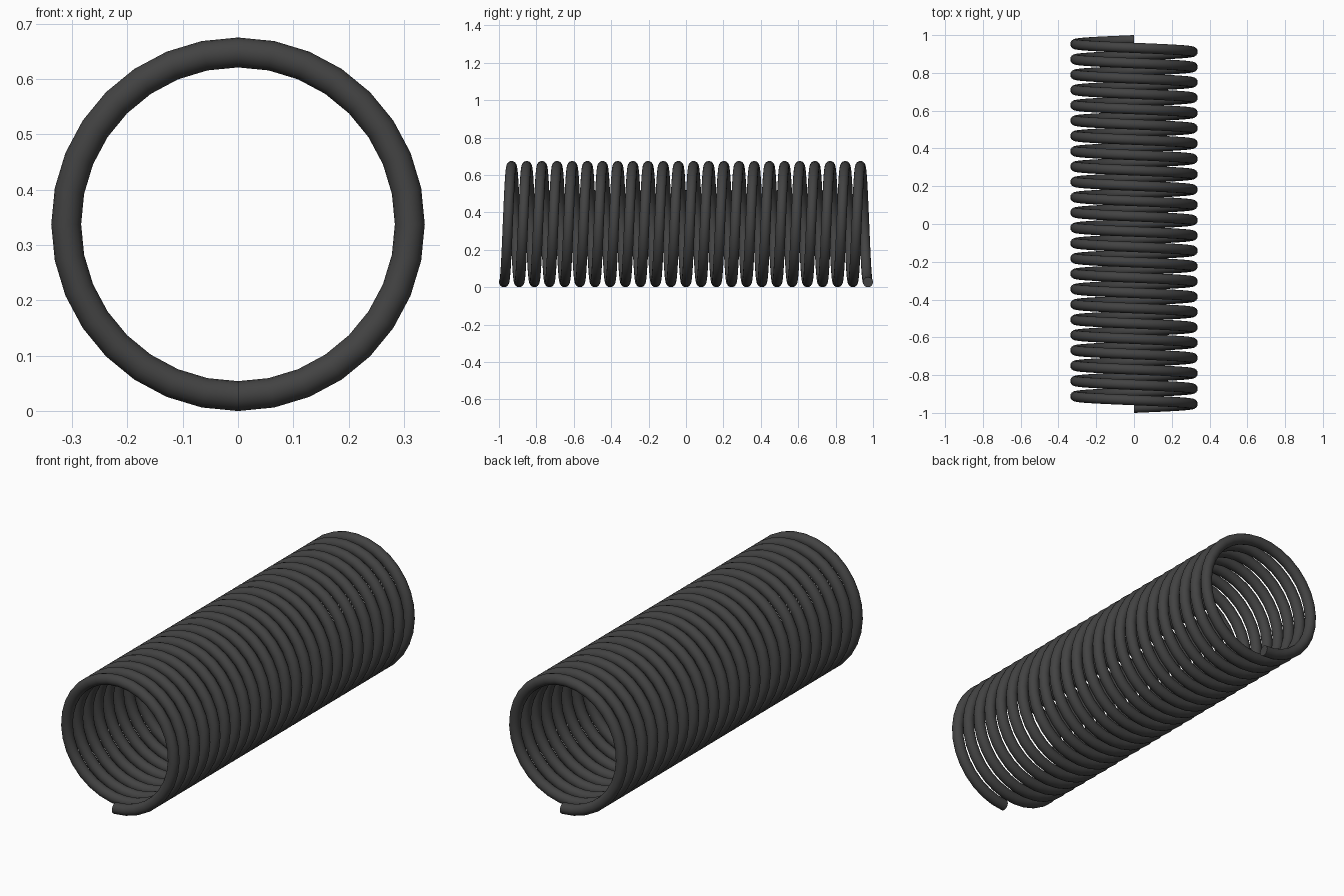
import bpy, bmesh, math

cube = bpy.data.objects.get("Cube")
if cube:
    bpy.data.objects.remove(cube, do_unlink=True)

TURNS, STEPS, SIDES = 24, 32, 16      # coils, segments per coil, wire sides
COIL_R, WIRE_R = 0.3105, 0.027        # coil centre-line radius, wire radius
LENGTH = 2.0 - 2 * WIRE_R             # centre-line length along y
CENTRE_Z = COIL_R + WIRE_R

# Dark grey material
mat = bpy.data.materials.new("dark_grey")
mat.use_nodes = True
colour = (0.055, 0.055, 0.055, 1)
mat.diffuse_color = colour
mat.node_tree.nodes["Principled BSDF"].inputs["Base Color"].default_value = colour

# Wire cross-sections swept along the helix, starting and ending at the bottom
bm = bmesh.new()
total = TURNS * STEPS
rings = []
for i in range(total + 1):
    a = 2 * math.pi * i / STEPS
    y = LENGTH * (i / total - 0.5)
    ring = []
    for j in range(SIDES):
        b = 2 * math.pi * j / SIDES
        r = COIL_R + WIRE_R * math.cos(b)
        ring.append(bm.verts.new((r * math.sin(a), y + WIRE_R * math.sin(b),
                                  CENTRE_Z - r * math.cos(a))))
    rings.append(ring)

# Wire skin
for r0, r1 in zip(rings, rings[1:]):
    for j in range(SIDES):
        k = (j + 1) % SIDES
        bm.faces.new((r0[j], r0[k], r1[k], r1[j]))

# Flat wire ends
bm.faces.new(rings[0])
bm.faces.new(rings[-1])
bmesh.ops.recalc_face_normals(bm, faces=bm.faces[:])

mesh = bpy.data.meshes.new("coil_spring")
bm.to_mesh(mesh)
bm.free()
mesh.materials.append(mat)
spring = bpy.data.objects.new("coil_spring", mesh)
bpy.context.collection.objects.link(spring)

# Smooth wire with sharp cut ends
bpy.ops.object.select_all(action="DESELECT")
spring.select_set(True)
bpy.context.view_layer.objects.active = spring
bpy.ops.object.shade_smooth_by_angle(angle=math.radians(40))
